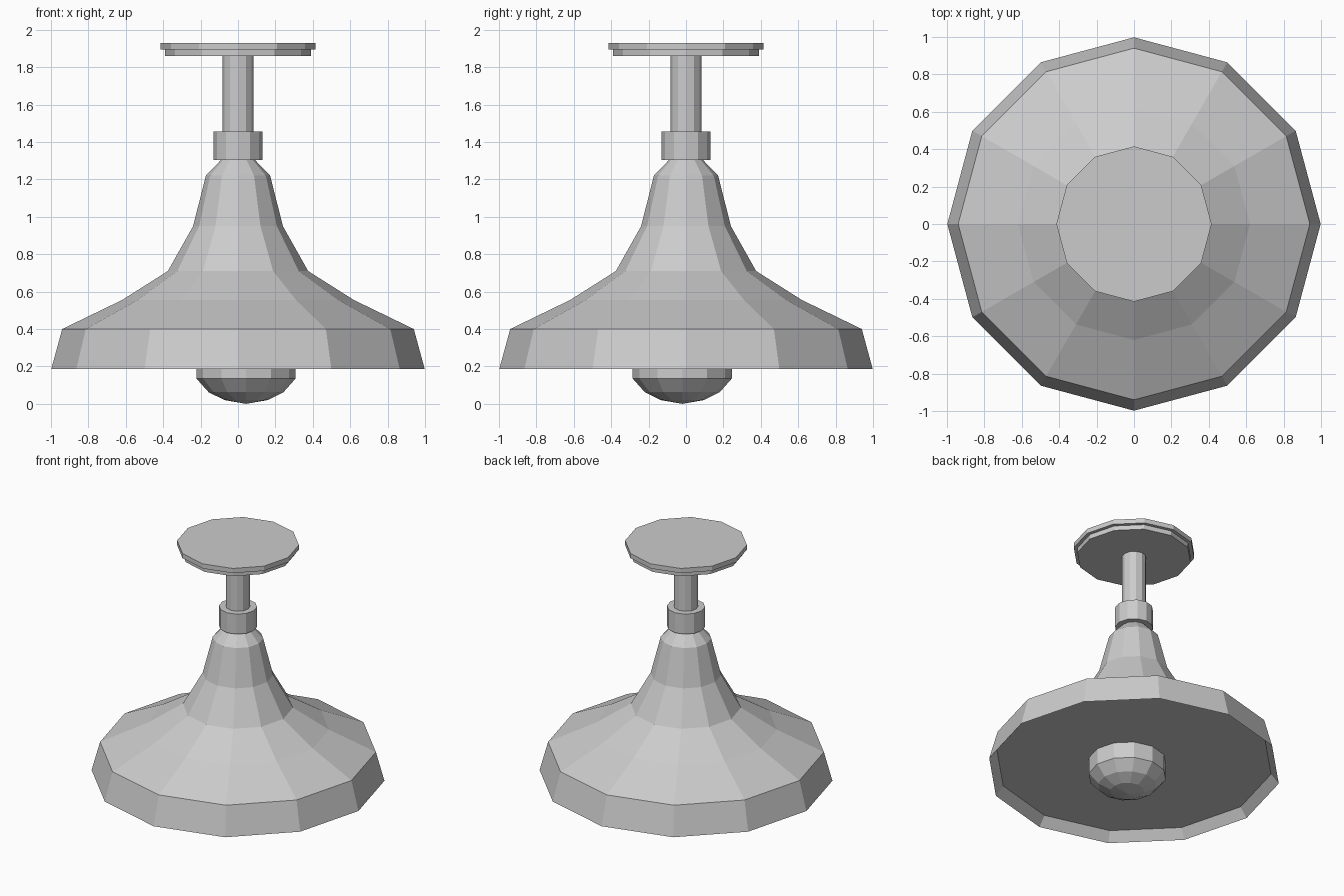
import bpy, bmesh, math

if "Cube" in bpy.data.objects:
    bpy.data.objects.remove(bpy.data.objects["Cube"])

SIDES = 12


def lathe(name, profile, center=(0, 0), sides=SIDES):
    """Spin an (r, z) profile around z; a radius of 0 closes to a point."""
    bm = bmesh.new()
    rings = []
    for r, z in profile:
        if r == 0:
            rings.append([bm.verts.new((center[0], center[1], z))] * sides)
        else:
            rings.append([bm.verts.new((center[0] + r * math.cos(2 * math.pi * i / sides),
                                        center[1] + r * math.sin(2 * math.pi * i / sides), z))
                          for i in range(sides)])
    for a, b in zip(rings, rings[1:]):
        for i in range(sides):
            j = (i + 1) % sides
            bm.faces.new(dict.fromkeys((a[i], a[j], b[j], b[i])))
    bmesh.ops.recalc_face_normals(bm, faces=bm.faces)
    mesh = bpy.data.meshes.new(name)
    bm.to_mesh(mesh)
    bm.free()
    obj = bpy.data.objects.new(name, mesh)
    bpy.context.collection.objects.link(obj)
    return obj


# Flared shade, closed by a slightly recessed diffuser underneath
lathe("shade", [(0, 0.255), (0.945, 0.255), (0.998, 0.187), (0.94, 0.40), (0.62, 0.555),
                (0.375, 0.71), (0.24, 0.95), (0.172, 1.22), (0.09, 1.305), (0, 1.305)])

# Bulb, slightly off centre
lathe("bulb", [(0, 0.255), (0.265, 0.255), (0.265, 0.135), (0.20, 0.062),
               (0.115, 0.02), (0, 0.0)], center=(0.043, -0.02))

# Collar, stem and ceiling plate
lathe("collar", [(0, 1.305), (0.13, 1.305), (0.13, 1.455), (0, 1.455)])
lathe("stem", [(0, 1.455), (0.083, 1.455), (0.083, 1.86), (0, 1.86)])
lathe("ceiling_plate", [(0, 1.86), (0.39, 1.86), (0.39, 1.895), (0.415, 1.895),
                        (0.415, 1.93), (0, 1.93)])
